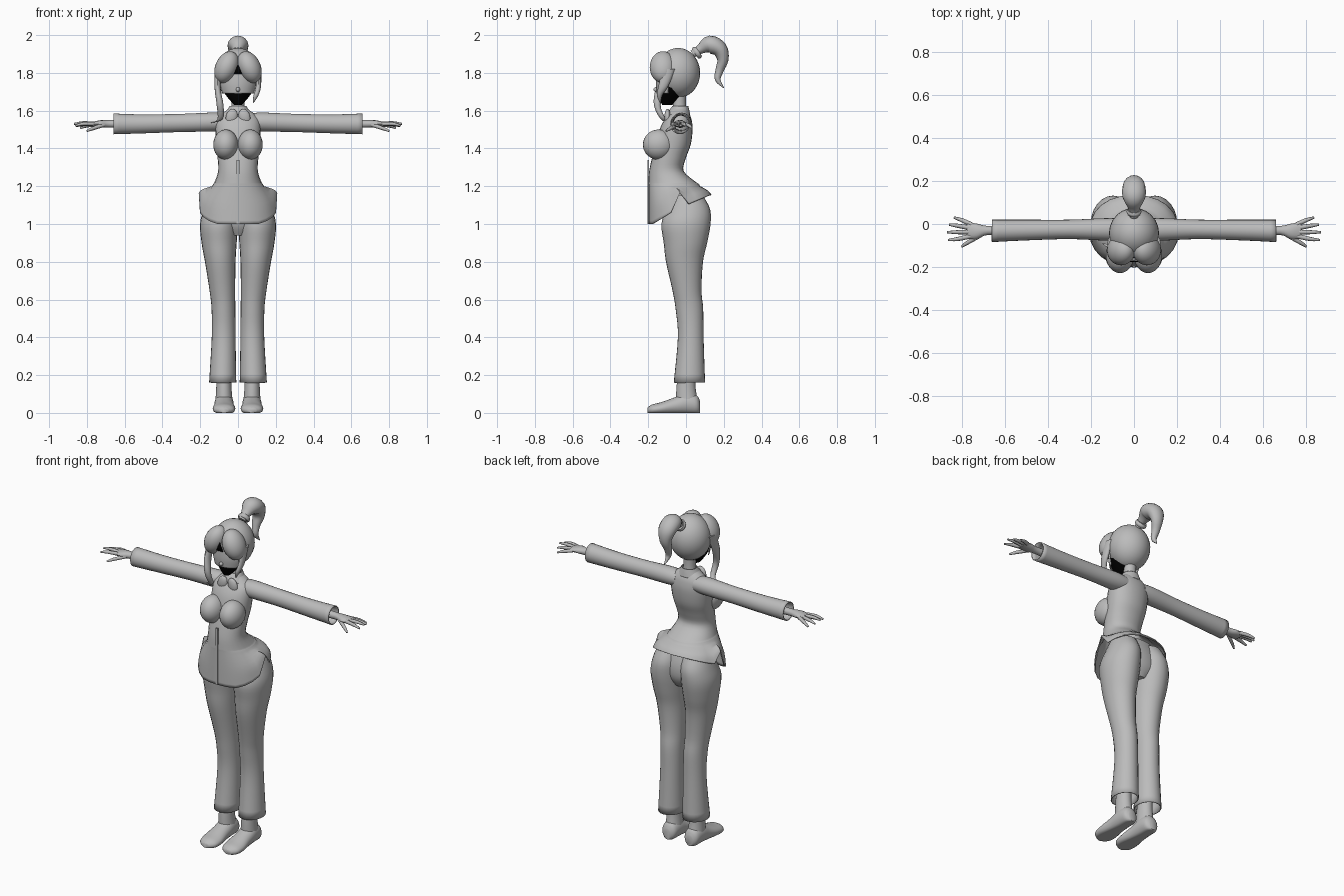
import bpy
import bmesh
import math
from mathutils import Vector, Matrix

default_cube = bpy.data.objects.get("Cube")
if default_cube:
    bpy.data.objects.remove(default_cube, do_unlink=True)

X, Y, Z = Vector((1, 0, 0)), Vector((0, 1, 0)), Vector((0, 0, 1))
SIDES = 24


def make_material(name, value):
    mat = bpy.data.materials.new(name)
    mat.use_nodes = True
    color = (value, value, value, 1)
    mat.diffuse_color = color
    shader = next(n for n in mat.node_tree.nodes if n.type == 'BSDF_PRINCIPLED')
    shader.inputs["Base Color"].default_value = color
    return mat


grey = make_material("plain grey", 0.5)
black = make_material("face black", 0.0)


def finish(name, bm, mat=grey, mirror=False, thickness=0):
    """Turn a bmesh into a smooth shaded object."""
    bmesh.ops.recalc_face_normals(bm, faces=bm.faces)
    mesh = bpy.data.meshes.new(name)
    bm.to_mesh(mesh)
    bm.free()
    mesh.materials.append(mat)
    for poly in mesh.polygons:
        poly.use_smooth = True
    mesh.set_sharp_from_angle(angle=math.radians(50))
    obj = bpy.data.objects.new(name, mesh)
    bpy.context.collection.objects.link(obj)
    if thickness:
        solid = obj.modifiers.new("Thickness", 'SOLIDIFY')
        solid.thickness = thickness
        solid.offset = -1
    if mirror:
        mod = obj.modifiers.new("Mirror", 'MIRROR')
        mod.use_mirror_merge = False
    return obj


def spline(points, steps):
    """Smoothly interpolate points together with their radii."""
    keys = [Vector(p) for p in points]
    keys = [keys[0]] + keys + [keys[-1]]
    result = []
    for a, b, c, d in zip(keys, keys[1:], keys[2:], keys[3:]):
        for i in range(steps):
            t = i / steps
            result.append(b + (c - a) * (t / 2) + (a * 2 - b * 5 + c * 4 - d) * (t * t / 2)
                          + (b * 3 - a - c * 3 + d) * (t ** 3 / 2))
    return result + [keys[-1]]


def loft(points, ref=X, axis=None, caps=(True, True), sides=SIDES, power=1, steps=4):
    """Skin elliptical rings given as x, y, z, radius along ref, other radius."""
    bm = bmesh.new()
    path = spline(points, steps)
    rings = []
    for i, p in enumerate(path):
        tangent = axis or (path[min(i + 1, len(path) - 1)] - path[max(i - 1, 0)]).to_3d()
        tangent = Vector(tangent[:3]).normalized()
        u = (ref - tangent * ref.dot(tangent)).normalized()
        v = tangent.cross(u)
        ring = []
        for k in range(sides):
            angle = math.tau * k / sides
            c, s = math.cos(angle), math.sin(angle)
            c, s = (math.copysign(abs(w) ** power, w) for w in (c, s))
            ring.append(bm.verts.new(Vector(p[:3]) + u * (c * p[3]) + v * (s * p[4])))
        rings.append(ring)
    for lower, upper in zip(rings, rings[1:]):
        for k in range(sides):
            n = (k + 1) % sides
            bm.faces.new((lower[k], lower[n], upper[n], upper[k]))
    for ring, wanted in zip((rings[0], rings[-1]), caps):
        if wanted:
            bm.faces.new(ring)
    return bm


def ball(center, radii, tilt=0):
    bm = bmesh.new()
    matrix = Matrix.Translation(center) @ Matrix.Rotation(tilt, 4, 'Y') @ Matrix.Diagonal((*radii, 1))
    bmesh.ops.create_uvsphere(bm, u_segments=SIDES, v_segments=16, radius=1, matrix=matrix)
    return bm


def body_ring(z, half, front, back):
    return (0, (front + back) / 2, z, half, (back - front) / 2)


# Jacket: the hem drops at the front, with a slit at each side
jacket = loft([body_ring(*r) for r in (
    (1.61, .05, -.075, .005), (1.58, .09, -.09, .02), (1.55, .115, -.115, .03),
    (1.5, .12, -.14, .035), (1.42, .115, -.16, .025), (1.35, .108, -.18, 0),
    (1.28, .105, -.195, -.012), (1.22, .125, -.2, .055), (1.2, .138, -.2, .075),
    (1.1, .19, -.2, .115), (1, .208, -.2, .135))],
    axis=Z, caps=(True, False), power=.92)
jacket.verts.ensure_lookup_table()
hem_ys = [v.co.y for v in jacket.verts[-SIDES:]]
for i, v in enumerate(jacket.verts):
    y = hem_ys[i % SIDES]
    if i % (SIDES // 2) == 0:
        hem = 1.165
    elif y < -.033:
        hem = 1 + .09 * min(1, max(0, (y + .18) / .15))
    else:
        hem = 1.1 + .055 * min(1, y / .13)
    if v.co.z < 1.2:
        v.co.z = 1.2 - (1.2 - v.co.z) * (1.2 - hem) / .2
finish("jacket", jacket, thickness=.006)
finish("jacket_bust", ball((.065, -.145, 1.42), (.066, .083, .08)), mirror=True)

# Front closing strip
strip = bmesh.new()
bmesh.ops.create_cube(strip, size=1, matrix=Matrix.Translation((0, -.2, 1.17))
                      @ Matrix.Diagonal((.014, .008, .34, 1)))
finish("jacket_closing", strip)

# Collar and its two flaps
finish("collar", loft([(0, -.03, 1.625, .045, .042), (0, -.035, 1.605, .056, .052),
                       (0, -.04, 1.58, .075, .062)], axis=Z, caps=(False, False)), thickness=.005)
finish("collar_flap", ball((.034, -.098, 1.568), (.03, .016, .042), -.3), mirror=True)

# Sleeves, open at the cuff
finish("sleeve", loft([(.06, -.025, 1.54, .05, .045), (.13, -.025, 1.54, .052, .05),
                       (.3, -.025, 1.535, .045, .048), (.5, -.028, 1.53, .048, .05),
                       (.66, -.032, 1.53, .052, .055)],
                      ref=Y, axis=X, caps=(True, False)), mirror=True, thickness=.006)

# Hands with splayed fingers
finish("hand", loft([(.58, -.03, 1.53, .025, .022), (.68, -.03, 1.53, .021, .02),
                     (.73, -.034, 1.53, .036, .019), (.775, -.03, 1.528, .038, .011)],
                    ref=Y, axis=X, sides=12), mirror=True)
fingers = {
    "thumb": ((.71, -.05, 1.525), (.77, -.085, 1.505), (.8, -.105, 1.492)),
    "index_finger": ((.76, -.057, 1.53), (.82, -.07, 1.53), (.862, -.074, 1.52)),
    "middle_finger": ((.76, -.037, 1.53), (.82, -.038, 1.535), (.868, -.038, 1.53)),
    "ring_finger": ((.76, -.018, 1.53), (.82, -.008, 1.527), (.858, -.003, 1.518)),
    "little_finger": ((.755, -.002, 1.528), (.8, .018, 1.52), (.835, .03, 1.508)),
}
for name, joints in fingers.items():
    rings = [(*j, r, r) for j, r in zip(joints, (.011, .0095, .005))]
    finish(name, loft(rings, ref=Z, sides=8, steps=3), mirror=True)

# Trousers
finish("trouser_seat", loft([(0, 0, 1.17, .13, .07), (0, 0, 1.08, .165, .1),
                             (0, 0, 1, .15, .1), (0, 0, .94, .06, .07)], axis=Z))
finish("trouser_leg", loft([
    (.085, .01, 1.15, .07, .08), (.093, .012, 1.08, .088, .115), (.101, 0, 1, .1, .13),
    (.1, -.003, .9, .093, .115), (.094, -.008, .8, .081, .098), (.083, .005, .65, .068, .077),
    (.077, .018, .55, .063, .073), (.076, .025, .4, .063, .068), (.081, .018, .16, .072, .083)],
    axis=Z, caps=(True, False)), mirror=True, thickness=.006)

# Ankles and shoes
finish("ankle", loft([(.076, .005, .26, .038, .042), (.075, 0, .14, .04, .05),
                      (.074, .005, .06, .046, .058)], axis=Z), mirror=True)
shoe = loft([(.074, .075, .04, .022, .03), (.074, .055, .052, .044, .052),
             (.074, 0, .058, .05, .058), (.074, -.06, .045, .052, .046),
             (.074, -.13, .032, .06, .034), (.074, -.18, .026, .052, .027),
             (.074, -.205, .022, .022, .014)], axis=Y)
for v in shoe.verts:
    v.co.z = max(v.co.z, .009) - .009
finish("shoe", shoe, mirror=True)

# Neck, dark lower face and lighter upper face
finish("neck", loft([(0, -.035, 1.57, .042, .04), (0, -.035, 1.64, .034, .034),
                     (0, -.035, 1.74, .036, .036)], axis=Z))
finish("lower_face", loft([(0, -.06, 1.8, .09, .085), (0, -.075, 1.72, .085, .075),
                           (0, -.085, 1.67, .055, .058), (0, -.1, 1.63, .02, .026)],
                          axis=Z), mat=black)
upper_face = loft([(0, -.065, 1.8, .1, .092), (0, -.07, 1.74, .1, .09),
                   (0, -.075, 1.69, .088, .08)], axis=Z, caps=(False, False))
bmesh.ops.delete(upper_face, geom=[v for v in upper_face.verts if v.co.y > -.09], context='VERTS')
finish("upper_face", upper_face, thickness=.005)
finish("nose", ball((0, -.16, 1.712), (.011, .012, .012)))

# Hair cap and parted fringe
finish("hair_cap", ball((0, -.042, 1.8), (.116, .117, .132)))
finish("fringe", ball((.06, -.122, 1.83), (.06, .07, .088), -.42), mirror=True)
parting = bmesh.new()
parting.faces.new([parting.verts.new(p) for p in
                   ((-.022, -.172, 1.795), (.022, -.172, 1.795), (0, -.172, 1.845))])
finish("forehead_gap", parting, mat=black, thickness=.004)

# Loose side locks, the longer one on the right
finish("right_lock", loft([(-.105, -.09, 1.82, .018, .035), (-.108, -.13, 1.72, .016, .03),
                           (-.095, -.152, 1.63, .018, .018), (-.095, -.12, 1.555, .014, .014),
                           (-.145, -.09, 1.535, .002, .002)], axis=Z, sides=12))
finish("left_lock", loft([(.105, -.09, 1.82, .018, .035), (.108, -.12, 1.73, .014, .026),
                          (.095, -.14, 1.68, .013, .014), (.08, -.135, 1.64, .002, .002)],
                         axis=Z, sides=12))

# Ponytail and its tie
finish("ponytail", loft([(0, .035, 1.9, .02, .02), (0, .075, 1.925, .028, .025),
                         (0, .125, 1.95, .053, .047), (0, .178, 1.925, .052, .042),
                         (0, .195, 1.87, .036, .03), (-.005, .178, 1.815, .024, .022),
                         (0, .168, 1.765, .016, .015), (.005, .2, 1.72, .002, .002)],
                        sides=16))
finish("hair_tie", loft([(0, .048, 1.9, .03, .03), (0, .058, 1.907, .035, .035),
                         (0, .068, 1.914, .03, .03)], sides=16))
